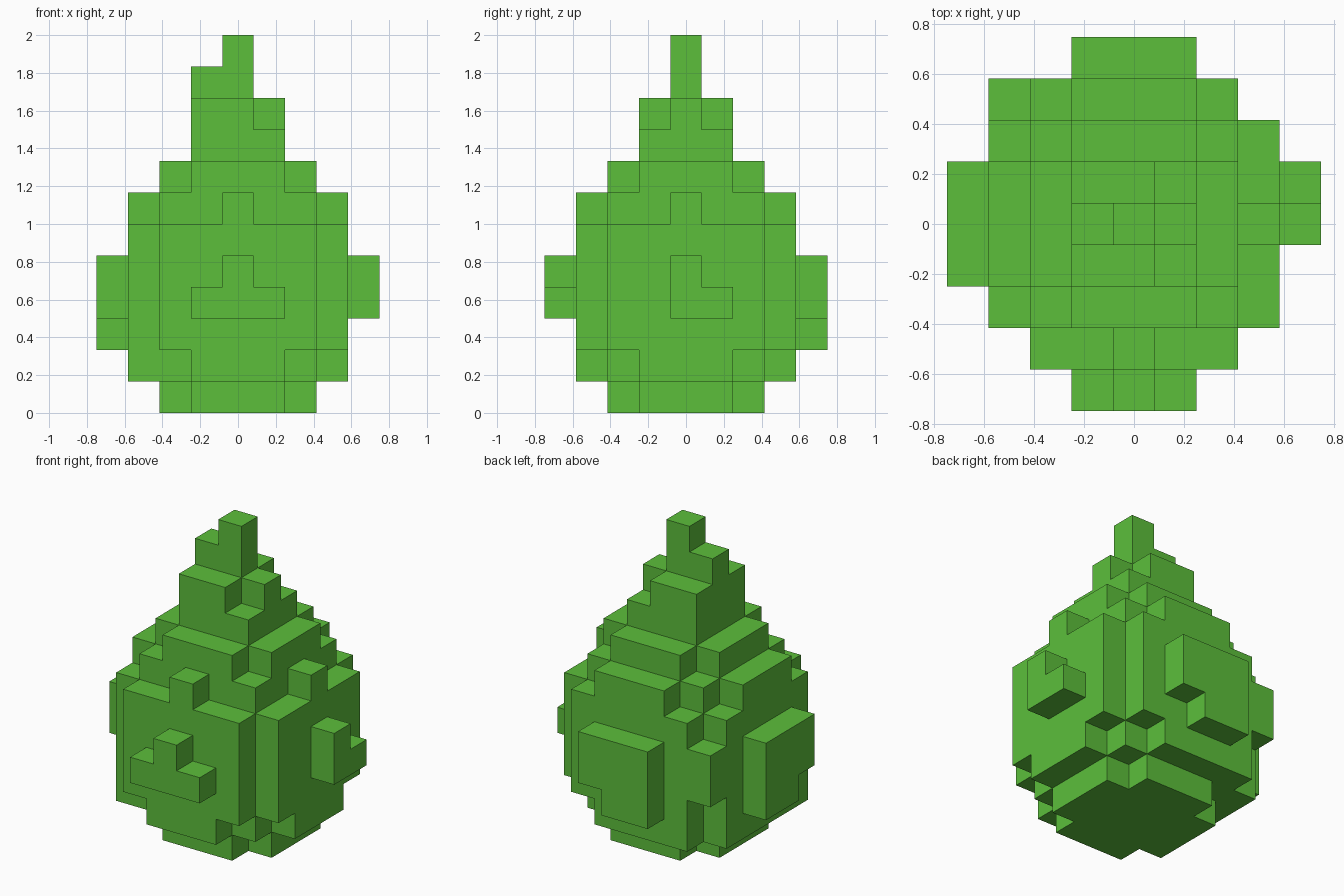
import bpy
import bmesh
from mathutils import Vector

cube = bpy.data.objects.get("Cube")
if cube:
    bpy.data.objects.remove(cube, do_unlink=True)

UNIT = 1 / 6  # edge of one block

green = bpy.data.materials.new("leaf_green")
green.use_nodes = True
green.diffuse_color = (0.107, 0.521, 0.044, 1)
bsdf = next(n for n in green.node_tree.nodes if n.type == 'BSDF_PRINCIPLED')
bsdf.inputs["Base Color"].default_value = green.diffuse_color
bsdf.inputs["Roughness"].default_value = 0.9


def box(x0, x1, y0, y1, z0, z1):
    """Set of block positions filling an inclusive range."""
    return {(x, y, z) for x in range(x0, x1 + 1)
            for y in range(y0, y1 + 1) for z in range(z0, z1 + 1)}


def cross(long, short, z0, z1):
    """Square with its corners stepped in."""
    return box(-long, long, -short, short, z0, z1) | box(-short, short, -long, long, z0, z1)


parts = {
    # Narrow foot under the bulb
    "base": cross(2, 1, 0, 0),
    # Rounded bulb, fuller towards the back right corner
    "body": (cross(3, 1, 1, 1) | box(-2, 2, -2, 2, 1, 1)
             | box(-3, -3, -2, 2, 1, 1) | box(-2, -1, 3, 3, 1, 1)
             | cross(3, 2, 2, 5) | box(-3, -3, 3, 3, 3, 4)),
    # Sloping shoulders
    "shoulder": (box(-2, 2, -2, 2, 6, 6) | cross(3, 0, 6, 6)
                 | box(-3, -3, -1, 1, 6, 6) | box(-1, 1, 3, 3, 6, 6)
                 | cross(2, 1, 7, 7)),
    # Stepped tip
    "tip": (box(-1, 1, -1, 1, 8, 8) | box(-1, 0, -1, 1, 9, 9) | box(1, 1, 0, 0, 9, 9)
            | box(-1, 0, 0, 0, 10, 10) | box(0, 0, 0, 0, 11, 11)),
    # Raised patches on the four sides
    "front_patch": box(-1, 1, -4, -4, 3, 3) | box(0, 0, -4, -4, 4, 4),
    "left_patch": box(4, 4, 0, 1, 3, 3) | box(4, 4, 0, 0, 4, 4),
    "back_patch": box(-1, 1, 4, 4, 3, 4) | box(-1, 0, 4, 4, 2, 2),
    "right_patch": box(-4, -4, -1, 1, 3, 4) | box(-4, -4, 0, 1, 2, 2),
}
solid = set().union(*parts.values())


def build(name, cells):
    """Make a mesh from the exposed sides of the blocks."""
    bm = bmesh.new()
    corners = {}

    def vert(p):
        key = tuple(round(2 * c) for c in p)
        if key not in corners:
            corners[key] = bm.verts.new((p + Vector((0, 0, 0.5))) * UNIT)
        return corners[key]

    for cell in sorted(cells):
        for axis in range(3):
            for sign in (-1, 1):
                n = Vector((0, 0, 0))
                n[axis] = sign
                if tuple(int(c + d) for c, d in zip(cell, n)) in solid:
                    continue
                u = Vector((0, 0, 0))
                u[(axis + 1) % 3] = 0.5
                v = n.cross(u)
                mid = Vector(cell) + n / 2
                bm.faces.new([vert(mid + a * u + b * v)
                              for a, b in ((-1, -1), (1, -1), (1, 1), (-1, 1))])
    mesh = bpy.data.meshes.new(name)
    bm.to_mesh(mesh)
    bm.free()
    mesh.materials.append(green)
    bpy.context.scene.collection.objects.link(bpy.data.objects.new(name, mesh))


for part_name, part_cells in parts.items():
    build(part_name, part_cells)
